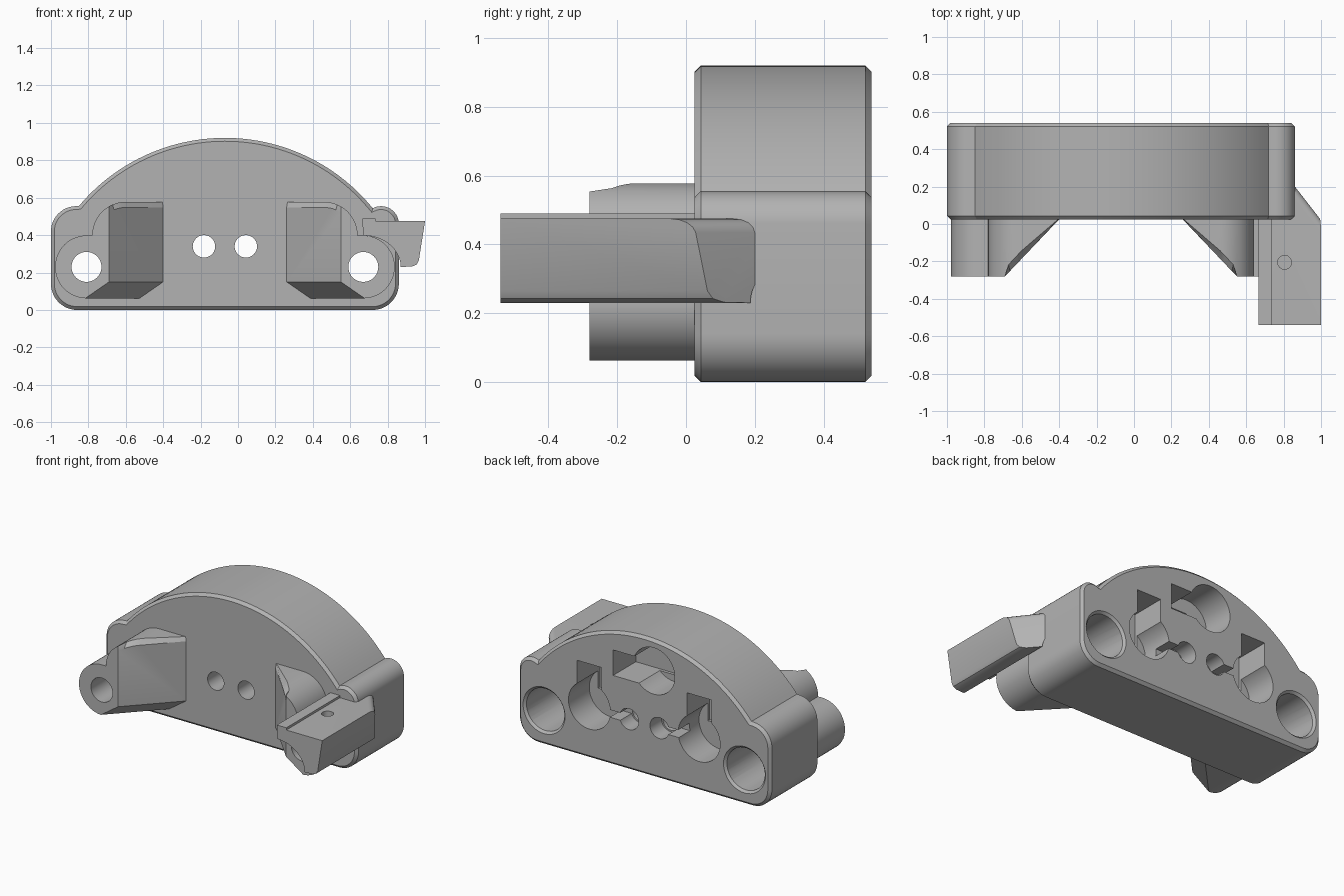
import bpy, bmesh, math
from mathutils import Matrix, Vector

if "Cube" in bpy.data.objects:
    bpy.data.objects.remove(bpy.data.objects["Cube"])

grey = bpy.data.materials.new("plain grey")
grey.use_nodes = True
COLOUR = (0.45, 0.45, 0.45, 1)
grey.diffuse_color = COLOUR
grey.node_tree.nodes["Principled BSDF"].inputs["Base Color"].default_value = COLOUR

MID = -0.07             # the body is symmetric about this x
FRONT, BACK = 0.025, 0.54
BORES = (MID - 0.74, MID + 0.74)
BORE_Z = 0.23


def arc(cx, cz, r, a0, a1, n=12, rz=None):
    rz = rz or r
    angles = [math.radians(a0 + (a1 - a0) * i / n) for i in range(n + 1)]
    return [(cx + r * math.cos(a), cz + rz * math.sin(a)) for a in angles]


def prism(points, y0, y1):
    """Extrude an x-z outline along y."""
    bm = bmesh.new()
    face = bm.faces.new([bm.verts.new((x, y0, z)) for x, z in points])
    new = bmesh.ops.extrude_face_region(bm, geom=[face])["geom"]
    moved = [v for v in new if isinstance(v, bmesh.types.BMVert)]
    bmesh.ops.translate(bm, vec=(0, y1 - y0, 0), verts=moved)
    bmesh.ops.recalc_face_normals(bm, faces=bm.faces)
    return bm


def slice_off(bm, point, normal):
    """Cut away everything on the normal's side and close the gap."""
    geom = bm.verts[:] + bm.edges[:] + bm.faces[:]
    bmesh.ops.bisect_plane(bm, geom=geom, plane_co=point, plane_no=normal, clear_outer=True)
    rim = [e for e in bm.edges if e.is_boundary]
    bmesh.ops.holes_fill(bm, edges=rim, sides=0)
    bmesh.ops.recalc_face_normals(bm, faces=bm.faces)


def bevel(bm, edges, width, segments=1):
    bmesh.ops.bevel(bm, geom=edges, offset=width, segments=segments, profile=0.5,
                    affect='EDGES', clamp_overlap=False)


def make(name, bm):
    bmesh.ops.recalc_face_normals(bm, faces=bm.faces)
    mesh = bpy.data.meshes.new(name)
    bm.to_mesh(mesh)
    bm.free()
    mesh.materials.append(grey)
    obj = bpy.data.objects.new(name, mesh)
    bpy.context.collection.objects.link(obj)
    return obj


def activate(obj):
    bpy.ops.object.select_all(action='DESELECT')
    obj.select_set(True)
    bpy.context.view_layer.objects.active = obj


def cut(obj, bm):
    tool = make("cutter", bm)
    tool.hide_render = True
    mod = obj.modifiers.new("cut", 'BOOLEAN')
    mod.operation, mod.solver, mod.object = 'DIFFERENCE', 'EXACT', tool
    activate(obj)
    bpy.ops.object.modifier_apply(modifier=mod.name)
    bpy.data.objects.remove(tool)


def rod(x, z, r, y0, y1, r_end=None):
    """Round cutter along y, optionally tapered."""
    bm = bmesh.new()
    bmesh.ops.create_cone(bm, cap_ends=True, segments=40, radius1=r, radius2=r_end or r,
                          depth=y1 - y0)
    bm.transform(Matrix.Translation((x, (y0 + y1) / 2, z)) @ Matrix.Rotation(-math.pi / 2, 4, 'X'))
    return bm


def block(x0, x1, z0, z1, y0, y1):
    return prism([(x0, z0), (x1, z0), (x1, z1), (x0, z1)], y0, y1)


# Body: rounded base with a domed top, chamfered front and back
outline = (arc(-0.86, 0.14, 0.14, 270, 180) + arc(-0.865, 0.42, 0.135, 180, 92)
           + arc(MID, -0.098, 1.018, 140, 40, 48)
           + arc(0.765, 0.46, 0.095, 118, 0) + arc(0.72, 0.14, 0.14, 0, -90))
bm = prism(outline, FRONT, BACK)
bevel(bm, [e for e in bm.edges if abs(e.verts[0].co.y - e.verts[1].co.y) < 1e-5], 0.018)
body = make("body", bm)

# Corner bores: narrow in front, wide behind, with a chamfered rim
for x in BORES:
    cut(body, rod(x, BORE_Z, 0.08, -0.4, 0.7))
    cut(body, rod(x, BORE_Z, 0.14, 0.2, 0.7))
    cut(body, rod(x, BORE_Z, 0.135, BACK - 0.02, BACK + 0.005, 0.16))

# Small through holes, side pockets with square notches, and joining slots
for side in (-1, 1):
    hole_x, pocket_x = MID + side * 0.112, MID + side * 0.405
    cut(body, rod(hole_x, 0.34, 0.06, -0.1, 0.7))
    cut(body, rod(hole_x, 0.34, 0.07, 0.42, 0.7))
    cut(body, rod(pocket_x, 0.35, 0.155, 0.32, 0.7))
    cut(body, block(pocket_x - 0.09, pocket_x + 0.09, 0.36, 0.63, 0.3, 0.7))
    cut(body, block(min(hole_x, pocket_x), max(hole_x, pocket_x), 0.315, 0.365, 0.42, 0.7))

# Upper pocket with its notch to one side
cut(body, rod(-0.14, 0.71, 0.155, 0.32, 0.7))
cut(body, block(-0.14, 0.16, 0.6, 0.77, 0.3, 0.7))

# Brackets: tube boss merging into a gusset with a sloped inner face
parts = [body]
for name, mirrored in (("right_bracket", False), ("left_bracket", True)):
    tube_x = BORES[0]
    profile = (arc(tube_x, BORE_Z, 0.168, 270, 90, 24) + arc(-0.6, 0.398, 0.18, 180, 90)
               + [(-0.4, 0.578), (-0.4, 0.062)])
    bm = prism(profile, -0.28, FRONT + 0.005)
    slope = Vector((0.305, -0.29, 0)).normalized()
    slice_off(bm, (-0.4, FRONT, 0.15), slope)
    edges = [e for e in bm.edges if len(e.link_faces) == 2
             and any(f.normal.dot(slope) > 0.99 for f in e.link_faces)
             and any(f.normal.z > 0.05 for f in e.link_faces)]
    bevel(bm, edges, 0.03)
    slice_off(bm, (-0.4, FRONT, 0.15), Vector((0.02745, -0.0261, -0.03965)).normalized())
    if mirrored:
        bm.transform(Matrix.Translation((2 * MID, 0, 0)) @ Matrix.Diagonal((-1, 1, 1, 1)))
    bracket = make(name, bm)
    cut(bracket, rod(BORES[mirrored], BORE_Z, 0.08, -0.4, 0.2))
    parts.append(bracket)

# Side lug: hooked bar clearing the tube, tapering back into the body
profile = ([(0.665, 0.475), (1.0, 0.475), (0.967, 0.265), (0.955, 0.243), (0.93, 0.232)]
           + arc(0.67, BORE_Z, 0.2, 0, 90, 14, rz=0.168))
bm = prism(profile, -0.54, 0.22)
taper = Vector((0.18, 0.14, 0)).normalized()
slice_off(bm, (1.0, 0.02, 0.4), taper)
edges = [e for e in bm.edges if any(f.normal.dot(taper) > 0.99 for f in e.link_faces)
         and any(f.normal.z > 0.9 for f in e.link_faces)]
bevel(bm, edges, 0.04, 4)
lug = make("side_lug", bm)
bm = bmesh.new()
bmesh.ops.create_cone(bm, cap_ends=True, segments=24, radius1=0.037, radius2=0.037, depth=0.16,
                      matrix=Matrix.Translation((0.805, -0.205, 0.475)))
cut(lug, bm)
parts.append(lug)

# Low ridge along the inner edge of the lug
parts.append(make("lug_ridge", block(0.665, 0.735, 0.465, 0.49, -0.54, FRONT + 0.005)))

for part in parts:
    activate(part)
    bpy.ops.object.shade_smooth_by_angle(angle=math.radians(30))
